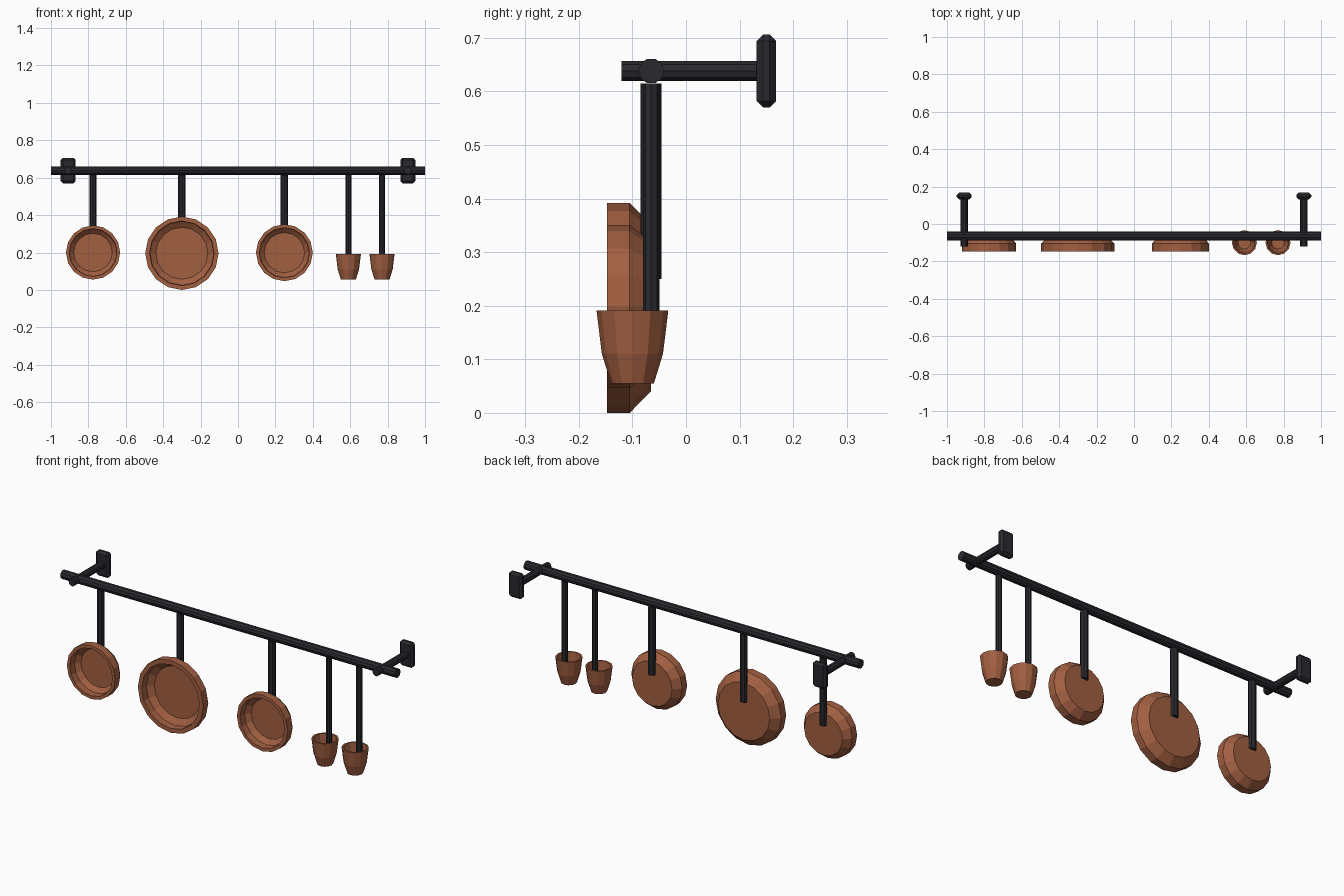
import bpy, bmesh, math
from mathutils import Matrix, Vector

cube = bpy.data.objects.get("Cube")
if cube:
    bpy.data.objects.remove(cube)


def material(name, rgb):
    m = bpy.data.materials.new(name)
    m.use_nodes = True
    m.diffuse_color = (*rgb, 1)
    m.node_tree.nodes["Principled BSDF"].inputs["Base Color"].default_value = (*rgb, 1)
    return m


COPPER = material("copper", (0.36, 0.115, 0.053))
IRON = material("black_iron", (0.022, 0.022, 0.028))
AXES = {"X": Matrix.Rotation(math.pi / 2, 4, "Y"),
        "Y": Matrix.Rotation(math.pi / 2, 4, "X"),   # local +z becomes -y
        "Z": Matrix.Identity(4)}


def finish(name, bm, mat):
    bmesh.ops.recalc_face_normals(bm, faces=bm.faces)
    mesh = bpy.data.meshes.new(name)
    bm.to_mesh(mesh)
    bm.free()
    mesh.materials.append(mat)
    obj = bpy.data.objects.new(name, mesh)
    bpy.context.collection.objects.link(obj)
    return obj


def rod(name, axis, centre, radius, length, sides=10):
    bm = bmesh.new()
    spin = Matrix.Rotation(math.pi / 2 if axis != "X" else 0, 4, "Z")
    bmesh.ops.create_cone(bm, cap_ends=True, segments=sides, radius1=radius, radius2=radius,
                          depth=length, matrix=Matrix.Translation(centre) @ AXES[axis] @ spin)
    return finish(name, bm, IRON)


def lathe(name, axis, centre, profile, sides):
    """Turn a (radius, height) profile, running from outer base to inner floor."""
    bm = bmesh.new()
    rings = []
    for r, h in profile:
        rings.append([bm.verts.new((r * math.cos(a), r * math.sin(a), h))
                      for a in (2 * math.pi * i / sides for i in range(sides))])
    for low, high in zip(rings, rings[1:]):
        for i in range(sides):
            j = (i + 1) % sides
            bm.faces.new((low[i], low[j], high[j], high[i]))
    bm.faces.new(rings[0])
    bm.faces.new(rings[-1])
    bm.transform(Matrix.Translation(centre) @ AXES[axis])
    return finish(name, bm, COPPER)


RAIL_Y, RAIL_Z = -0.065, 0.638

# Rail and wall brackets
rod("rail", "X", (0, RAIL_Y, RAIL_Z), 0.024, 2)
for side, sx in (("left", 1), ("right", -1)):
    x = sx * 0.908
    rod(side + "_bracket_arm", "Y", (x, 0.012, RAIL_Z), 0.02, 0.264)
    bm = bmesh.new()
    bmesh.ops.create_cube(bm, size=1)
    bm.transform(Matrix.Translation((x, 0.15, RAIL_Z)) @ Matrix.Diagonal((0.08, 0.036, 0.136, 1)))
    plate = finish(side + "_wall_plate", bm, IRON)
    bevel = plate.modifiers.new("chamfer", "BEVEL")
    bevel.width = 0.012
    bevel.segments = 1

# Hanging pans, open towards the front
for name, x, z, r in (("small_pan", -0.775, 0.2, 0.145),
                      ("large_pan", -0.3, 0.196, 0.196),
                      ("medium_pan", 0.248, 0.199, 0.152)):
    profile = [(0.79 * r, 0), (r, 0.04), (r, 0.082),
               (0.88 * r, 0.082), (0.87 * r, 0.045), (0.71 * r, 0.022)]
    lathe(name, "Y", (x, RAIL_Y, z), profile, 16)
    rod(name + "_handle", "Z", (x, RAIL_Y, 0.4325), 0.0195, 0.365, 8)

# Ladle cups, open upwards, with handles dropping inside
for name, x in (("inner_ladle", 0.59), ("outer_ladle", 0.77)):
    profile = [(0.04, 0), (0.057, 0.055), (0.067, 0.136),
               (0.058, 0.136), (0.049, 0.058), (0.034, 0.012)]
    lathe(name + "_cup", "Z", (x, -0.1, 0.055), profile, 12)
    rod(name + "_handle", "Z", (x, RAIL_Y, 0.3725), 0.0155, 0.485, 8)
